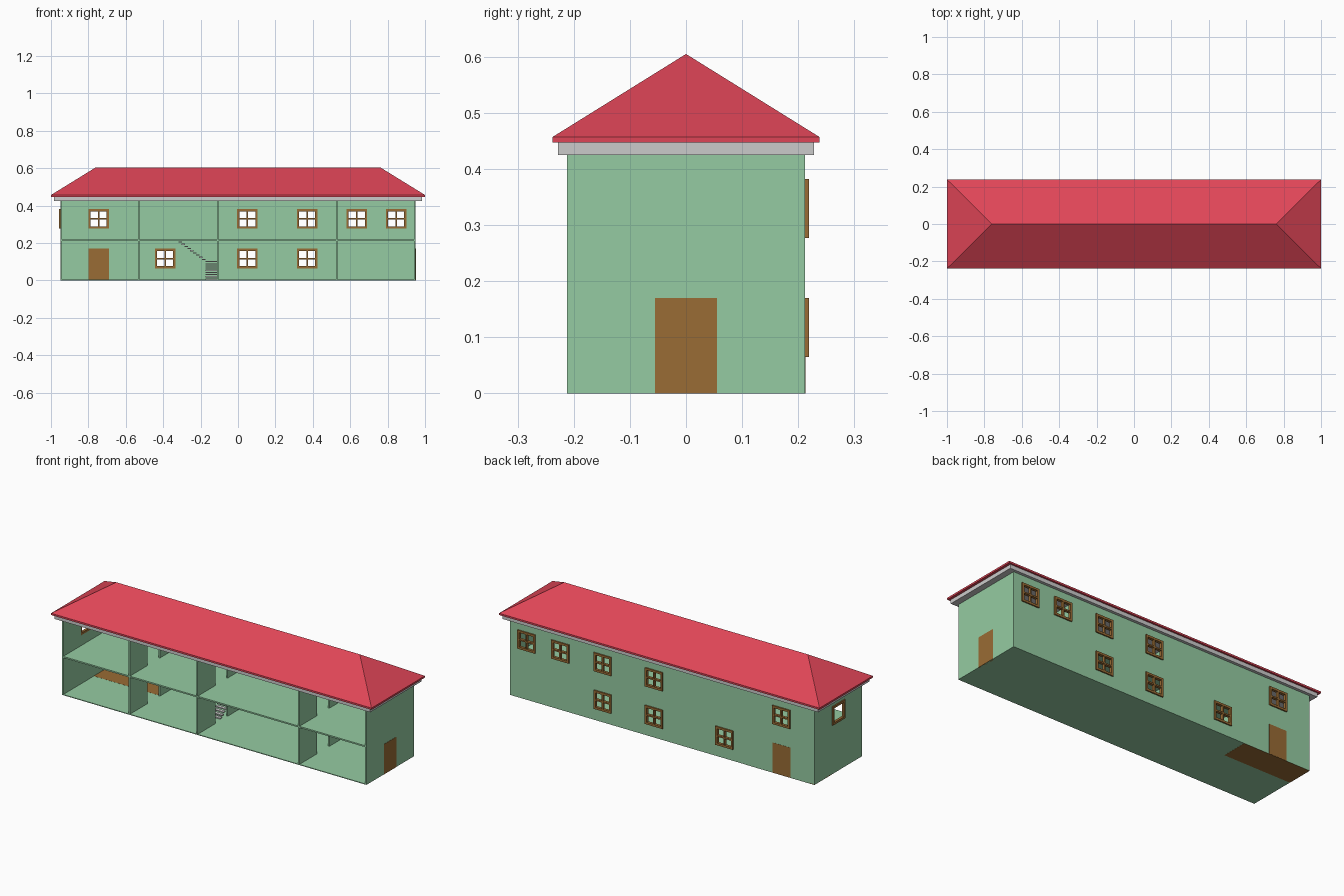
import bpy, bmesh
from mathutils import Vector

if "Cube" in bpy.data.objects:
    bpy.data.objects.remove(bpy.data.objects["Cube"])


def mat(name, c):
    m = bpy.data.materials.new(name)
    m.diffuse_color = (*c, 1)
    m.use_nodes = True
    m.node_tree.nodes["Principled BSDF"].inputs["Base Color"].default_value = m.diffuse_color
    return m


GREEN = mat("green_paint", (0.30, 0.60, 0.36))
RED = mat("red_roof", (0.74, 0.06, 0.095))
BROWN = mat("brown_wood", (0.32, 0.15, 0.035))


def finish(name, bm, m=None):
    bmesh.ops.recalc_face_normals(bm, faces=bm.faces)
    me = bpy.data.meshes.new(name)
    bm.to_mesh(me)
    bm.free()
    ob = bpy.data.objects.new(name, me)
    bpy.context.collection.objects.link(ob)
    if m:
        me.materials.append(m)
    return ob


def panel(name, axis, lo, hi, rect, holes=(), m=None):
    """Slab from lo to hi along axis, with rectangular holes (u0, u1, v0, v1)."""
    us = sorted({rect[0], rect[1], *(h[i] for h in holes for i in (0, 1))})
    vs = sorted({rect[2], rect[3], *(h[i] for h in holes for i in (2, 3))})

    def co(u, v):
        return {"x": (lo, u, v), "y": (u, lo, v), "z": (u, v, lo)}[axis]

    bm = bmesh.new()
    for u0, u1 in zip(us, us[1:]):
        for v0, v1 in zip(vs, vs[1:]):
            cu, cv = (u0 + u1) / 2, (v0 + v1) / 2
            if not any(h[0] < cu < h[1] and h[2] < cv < h[3] for h in holes):
                bm.faces.new([bm.verts.new(co(u, v)) for u, v in
                              ((u0, v0), (u1, v0), (u1, v1), (u0, v1))])
    bmesh.ops.remove_doubles(bm, verts=bm.verts, dist=1e-5)
    ext = bmesh.ops.extrude_face_region(bm, geom=bm.faces[:], use_keep_orig=True)
    step = Vector([hi - lo if a == axis else 0 for a in "xyz"])
    bmesh.ops.translate(bm, vec=step,
                        verts=[g for g in ext["geom"] if isinstance(g, bmesh.types.BMVert)])
    return finish(name, bm, m)


X, Y, T, MID, TOP = 0.95, 0.212, 0.008, 0.215, 0.427
W = 0.055          # half width of windows and doors
DOOR_H = 0.17
UP, LOW = (0.277, 0.382), (0.065, 0.17)

# back wall with window and door openings
wins = [(x - W, x + W, *UP) for x in (-0.745, 0.05, 0.37, 0.635, 0.845)]
wins += [(x - W, x + W, *LOW) for x in (-0.39, 0.05, 0.37)]
back_door = (-0.80, -0.69, 0, DOOR_H)
panel("back_wall", "y", Y - T, Y, (-X, X, 0, TOP), wins + [back_door], GREEN)
panel("back_door", "y", Y - T - 0.001, Y + 0.001, back_door, m=BROWN)

# window frames with four panes
for i, (u0, u1, v0, v1) in enumerate(wins):
    f, b = 0.012, 0.004
    cu, cv = (u0 + u1) / 2, (v0 + v1) / 2
    panes = [(a, c, d, e) for a, c in ((u0 + f, cu - b), (cu + b, u1 - f))
             for d, e in ((v0 + f, cv - b), (cv + b, v1 - f))]
    panel(f"window_{i}", "y", Y - T - 0.001, Y + 0.007, (u0, u1, v0, v1), panes, BROWN)

# end walls: left has a window, right has a door
side_win = (-W, W, *UP)
door = (-W, W, 0, DOOR_H)
panel("left_wall", "x", -X, -X + T, (-Y, Y - T, 0, TOP), [side_win], GREEN)
panel("left_window", "x", -X - 0.007, -X + T, side_win,
      [(-W + 0.012, W - 0.012, UP[0] + 0.012, UP[1] - 0.012)], BROWN)
panel("right_wall", "x", X - T, X, (-Y, Y - T, 0, TOP), [door], GREEN)
panel("right_door", "x", X - T - 0.001, X + 0.001, door, m=BROWN)

# partitions with a doorway on each storey
upper_door = (-W, W, MID + T / 2, MID + DOOR_H)
for i, x in enumerate((-0.53, -0.107, 0.528)):
    panel(f"partition_{i}", "x", x - T / 2, x + T / 2, (-Y, Y - T, 0, TOP),
          [door, upper_door], GREEN)

# floors, with a stairwell through the upper one
panel("ground_floor", "z", 0.0, 0.004, (-X, X, -Y, Y), m=GREEN)
panel("upper_floor", "z", MID - T / 2, MID + T / 2, (-X + T, X - T, -Y, Y - T),
      [(-0.32, -0.112, 0.135, Y - T)], GREEN)
panel("hall_floor_patch", "z", -0.0005, 0.0045, (-X, -0.53, 0.06, Y), m=BROWN)

# L-shaped staircase of open treads
N, RISE, RUN = 9, 0.0115, 0.0155
for i in range(N):
    z = RISE * (i + 1)
    y = 0.0 + RUN * i
    panel(f"lower_tread_{i}", "z", z - 0.006, z, (-0.175, -0.112, y, y + RUN + 0.003))
    x = -0.175 - RUN * i
    panel(f"upper_tread_{i}", "z", z + 0.0985, z + 0.1045,
          (x - RUN - 0.003, x, 0.14, Y - T))
panel("stair_landing", "z", 0.098, 0.104, (-0.175, -0.112, 0.14, Y - T))

# eaves slab
panel("eaves", "z", 0.425, 0.447, (-0.985, 0.985, -0.228, 0.228))

# hipped roof: fascia box whose top rises to a ridge
bm = bmesh.new()
rings = [[bm.verts.new((sx * 1.0, sy * 0.238, z))
          for sx, sy in ((-1, -1), (1, -1), (1, 1), (-1, 1))] for z in (0.447, 0.457)]
a, b = rings
bm.faces.new(a)
for i in range(4):
    j = (i + 1) % 4
    bm.faces.new((a[i], a[j], b[j], b[i]))
l, r = (bm.verts.new((x, 0, 0.605)) for x in (-0.76, 0.76))
for f in ((b[0], b[1], r, l), (b[1], b[2], r), (b[2], b[3], l, r), (b[3], b[0], l)):
    bm.faces.new(f)
finish("roof", bm, RED)
